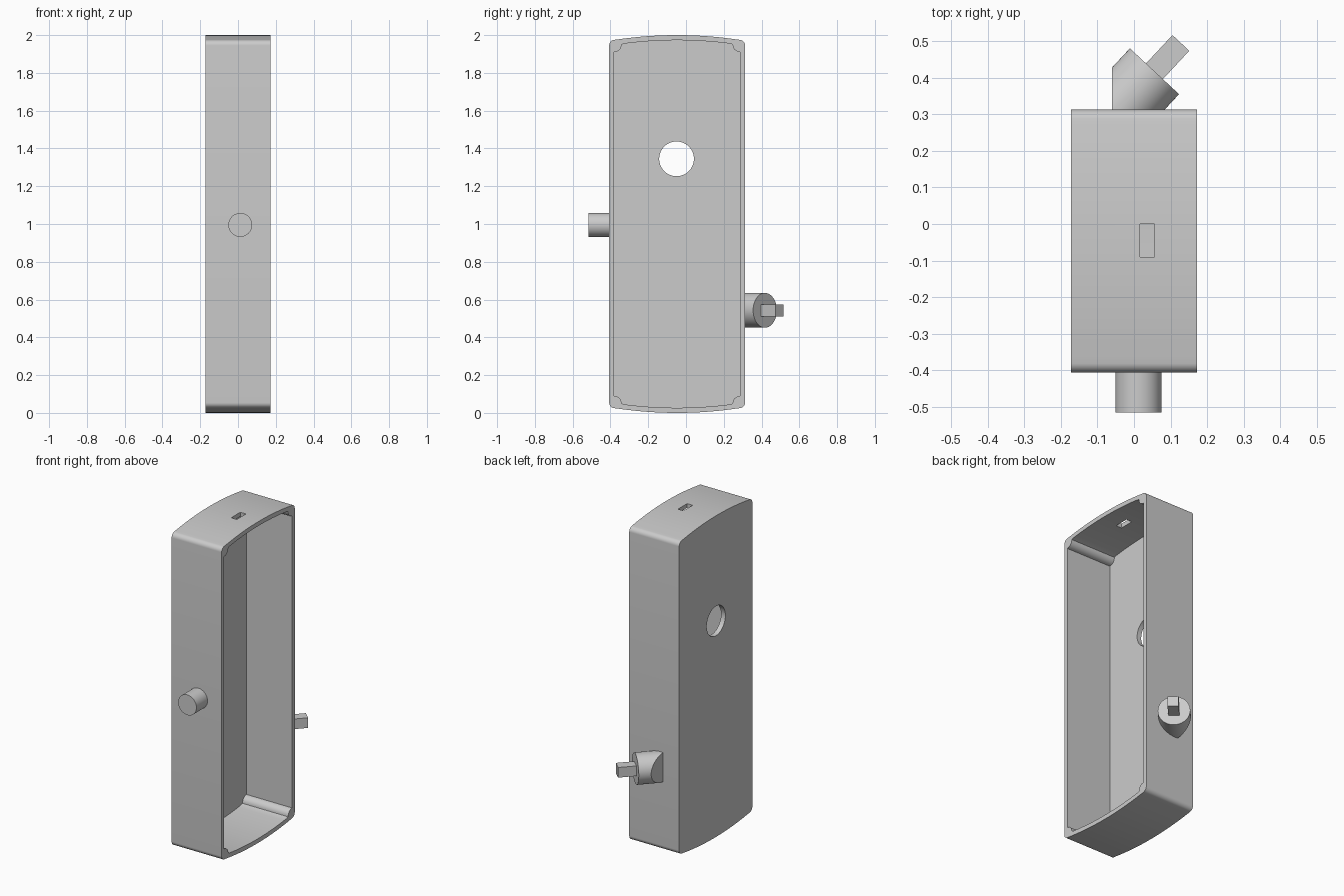
import bpy, bmesh
from math import sin, cos, radians, pi
from mathutils import Matrix, Vector

if "Cube" in bpy.data.objects:
    bpy.data.objects.remove(bpy.data.objects["Cube"])

grey = bpy.data.materials.new("light grey")
grey.use_nodes = True
colour = (0.6, 0.6, 0.6, 1)
grey.diffuse_color = colour
grey.node_tree.nodes["Principled BSDF"].inputs["Base Color"].default_value = colour

MID_Y, HALF_X, HALF_Y, SAG = -0.047, 0.172, 0.36, 0.03


def make(name, bm):
    bmesh.ops.recalc_face_normals(bm, faces=bm.faces)
    mesh = bpy.data.meshes.new(name)
    bm.to_mesh(mesh)
    bm.free()
    mesh.materials.append(grey)
    ob = bpy.data.objects.new(name, mesh)
    bpy.context.collection.objects.link(ob)
    return ob


def prism(name, quarter, x0, x1):
    """Mirror a quarter outline (y, z) into a full loop and extrude it along x."""
    half = quarter + [(-u, v) for u, v in reversed(quarter)]
    loop = half + [(-u, -v) for u, v in half]
    bm = bmesh.new()
    face = bm.faces.new([bm.verts.new((x0, MID_Y + u, 1 + v)) for u, v in loop])
    ext = bmesh.ops.extrude_face_region(bm, geom=[face])["geom"]
    verts = [g for g in ext if isinstance(g, bmesh.types.BMVert)]
    bmesh.ops.translate(bm, verts=verts, vec=(x1 - x0, 0, 0))
    return make(name, bm)


def cylinder(name, start, end, r):
    a, b = Vector(start), Vector(end)
    turn = (b - a).to_track_quat('Z', 'Y').to_matrix().to_4x4()
    bm = bmesh.new()
    bmesh.ops.create_cone(bm, cap_ends=True, segments=64, radius1=r, radius2=r,
                          depth=(b - a).length,
                          matrix=Matrix.Translation((a + b) / 2) @ turn)
    return make(name, bm)


def block(name, centre, size, angle=0):
    bm = bmesh.new()
    bmesh.ops.create_cube(bm, size=1, matrix=Matrix.Translation(centre)
                          @ Matrix.Rotation(angle, 4, 'Z') @ Matrix.Diagonal((*size, 1)))
    return make(name, bm)


def cut(ob, cutter):
    mod = ob.modifiers.new("cut", 'BOOLEAN')
    mod.operation, mod.solver, mod.object = 'DIFFERENCE', 'EXACT', cutter
    bpy.context.view_layer.objects.active = ob
    bpy.ops.object.modifier_apply(modifier=mod.name)
    bpy.data.objects.remove(cutter)


def smooth(ob):
    bpy.ops.object.select_all(action='DESELECT')
    ob.select_set(True)
    bpy.context.view_layer.objects.active = ob
    bpy.ops.object.shade_smooth_by_angle(angle=radians(30))


def corner(u, v, r, a0, a1, n=8):
    steps = [radians(a0 + (a1 - a0) * i / n) for i in range(n + 1)]
    return [(u + r * cos(a), v + r * sin(a)) for a in steps]


def crown(u0, height, n=10):
    """Shallow curve of the ends, from the corner towards the middle."""
    us = [u0 * (1 - (i + 0.5) / (n + 0.5)) for i in range(n + 1)][:-1]
    return [(u, height - SAG * (u / HALF_Y) ** 2) for u in us]


# Case: curved ends, rounded outer corners, open on one side
case = prism("case", corner(0.33, 0.945, 0.03, 0, 81) + crown(0.33, 1), -HALF_X, HALF_X)
# Cavity, leaving a round bar in each inner corner
cut(case, prism("cavity", corner(0.334, 0.95, 0.04, 270, 180) + crown(0.294, 0.973),
                -HALF_X + 0.03, HALF_X + 0.1))
# Round hole in the closed wall and slot in the top
cut(case, cylinder("hole", (-0.3, -0.05, 1.345), (0, -0.05, 1.345), 0.092))
cut(case, block("slot", (0.036, -0.045, 2), (0.039, 0.09, 0.2)))
smooth(case)

# Front button
smooth(cylinder("front_button", (0.012, -0.516, 0.995), (0.012, -0.39, 0.995), 0.063))

# Angled key barrel on the back, trimmed flush with the wall and flat on one side
turn = radians(47)
axis = Vector((cos(turn), sin(turn), 0))
tip = Vector((0.056, 0.418, 0.543))
barrel = cylinder("key_barrel", tip - axis * 0.4, tip, 0.092)
cut(barrel, block("wall_trim", (0, -0.2, 0.543), (2, 1, 1)))
cut(barrel, block("side_trim", (-0.56, 0.3, 0.543), (1, 2, 1)))
smooth(barrel)

# Square key rod
block("key_rod", tip + axis * 0.048, (0.116, 0.063, 0.063), turn)
